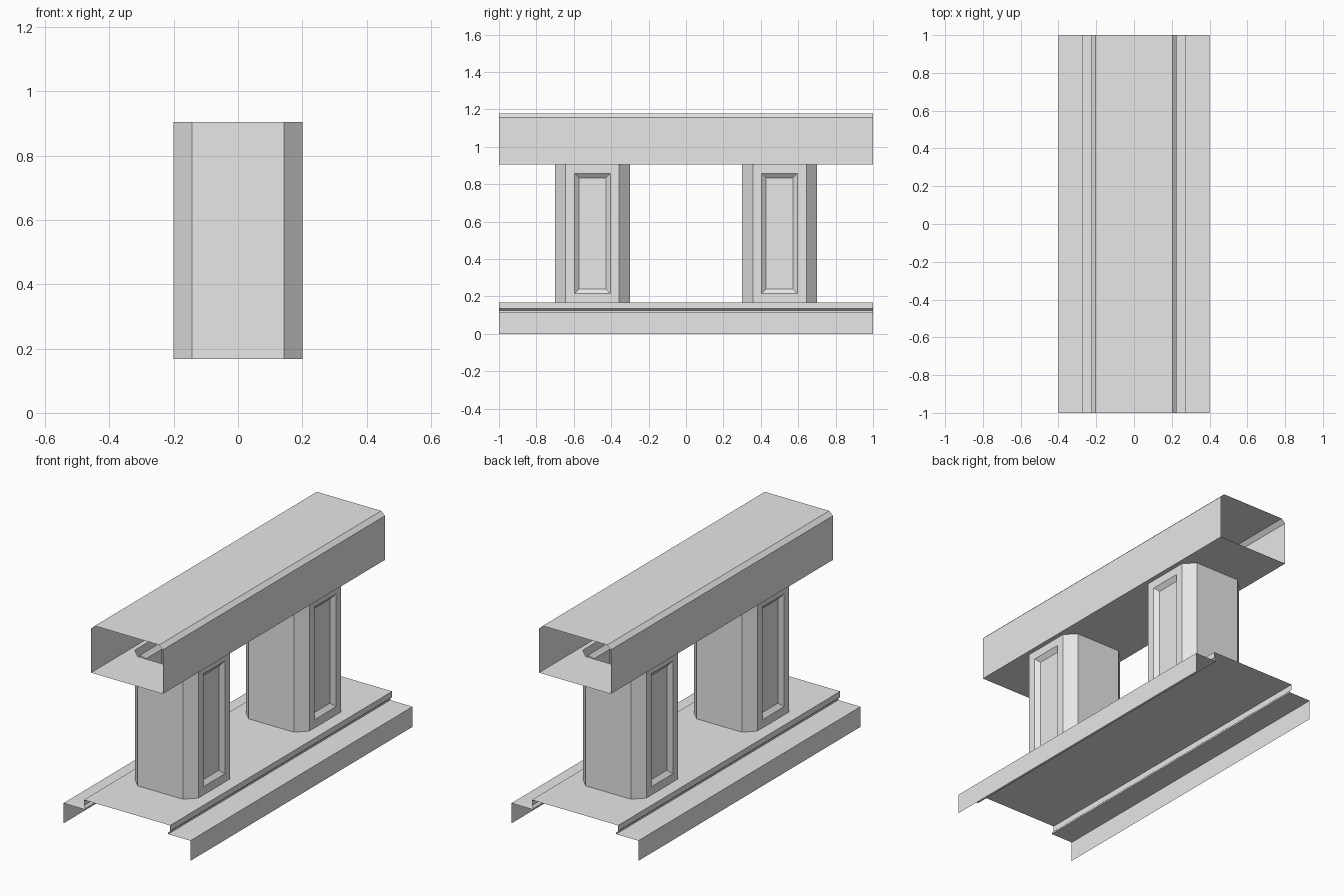
import bpy
import bmesh

old = bpy.data.objects.get("Cube")
if old:
    bpy.data.objects.remove(old, do_unlink=True)

# One plain stone colour
stone = bpy.data.materials.new("pale_grey_stone")
stone.use_nodes = True
stone.diffuse_color = (0.8, 0.8, 0.8, 1)
stone.node_tree.nodes["Principled BSDF"].inputs["Base Color"].default_value = (0.8, 0.8, 0.8, 1)

LENGTH = 2.0
BASE_TOP, RAIL_BOTTOM = 0.168, 0.905
PILLAR_HALF, PILLAR_FLAT = 0.2, 0.143
PILLAR_Y = (-0.5, 0.5)


def finish(bm, name):
    mesh = bpy.data.meshes.new(name)
    bm.to_mesh(mesh)
    bm.free()
    mesh.materials.append(stone)
    obj = bpy.data.objects.new(name, mesh)
    bpy.context.collection.objects.link(obj)
    return obj


def sweep(bm, half):
    """Mirror a right-hand (x, z) half profile and run it along y, ends open."""
    profile = [(-x, z) for x, z in reversed(half)] + half
    front, back = [[bm.verts.new((x, y, z)) for x, z in profile]
                   for y in (-LENGTH / 2, LENGTH / 2)]
    for i in range(len(profile) - 1):
        bm.faces.new((front[i], front[i + 1], back[i + 1], back[i]))
    return front, back


def octagon(bm, y, z):
    """Square with cut corners, counter-clockwise from above."""
    h, f = PILLAR_HALF, PILLAR_FLAT
    points = [(h, -f), (h, f), (f, h), (-f, h), (-h, f), (-h, -f), (-f, -h), (f, -h)]
    return [bm.verts.new((px, y + py, z)) for px, py in points]


# Base: stepped plinth with an undercut lip and side skirts
bm = bmesh.new()
sweep(bm, [(0.272, BASE_TOP), (0.272, 0.135), (0.26, 0.124),
           (0.26, 0.115), (0.4, 0.115), (0.4, 0)])
finish(bm, "base")

# Handrail: chamfered shell whose underside opens into the pillars
bm = bmesh.new()
front, back = sweep(bm, [(0.203, 1.178), (0.226, 1.156), (0.226, RAIL_BOTTOM)])
outline = [front[0], front[-1], back[-1], back[0]]
edges = []
for loop in [outline] + [octagon(bm, y, RAIL_BOTTOM) for y in PILLAR_Y]:
    for a, b in zip(loop, loop[1:] + loop[:1]):
        edges.append(bm.edges.get((a, b)) or bm.edges.new((a, b)))
fill = bmesh.ops.triangle_fill(bm, edges=edges, use_beauty=True, normal=(0, 0, -1))
for face in [g for g in fill["geom"] if isinstance(g, bmesh.types.BMFace)]:
    face.normal_update()
    if face.normal.z > 0:
        face.normal_flip()
finish(bm, "handrail")

# Pillars: hollow octagonal shafts with a bevelled recess on both broad sides
for name, y in zip(("front_pillar", "back_pillar"), PILLAR_Y):
    bm = bmesh.new()
    low, high = octagon(bm, y, BASE_TOP), octagon(bm, y, RAIL_BOTTOM)
    sides = []
    for i in range(len(low)):
        j = (i + 1) % len(low)
        sides.append(bm.faces.new((low[i], low[j], high[j], high[i])))
    bm.normal_update()
    panels = [f for f in sides if abs(f.normal.x) > 0.9]
    bmesh.ops.inset_individual(bm, faces=panels, thickness=0.047, use_even_offset=True)
    bmesh.ops.inset_individual(bm, faces=panels, thickness=0.025, depth=-0.02,
                               use_even_offset=True)
    finish(bm, name)
